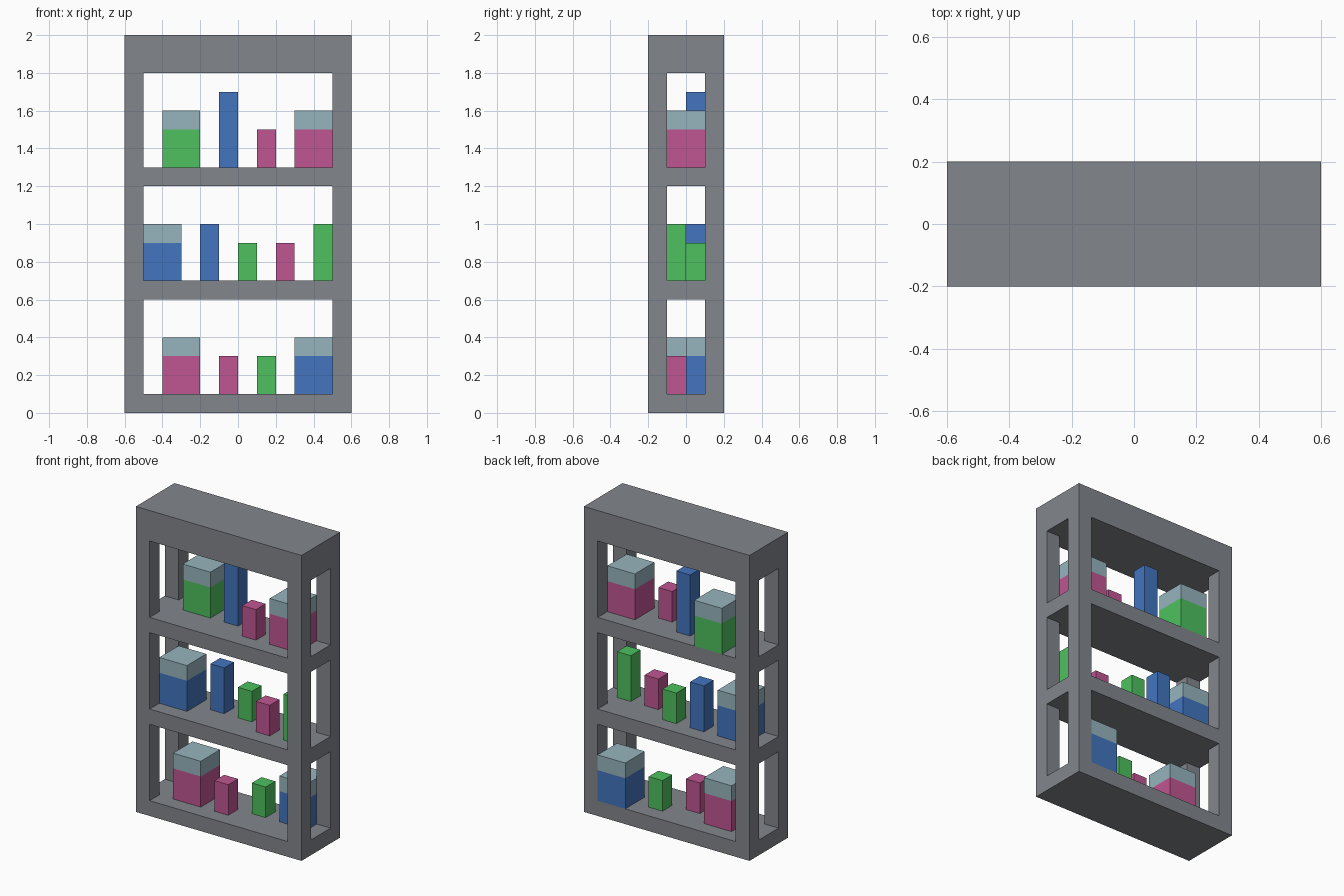
import bpy
import bmesh
from mathutils import Matrix, Vector

cube = bpy.data.objects.get("Cube")
if cube:
    bpy.data.objects.remove(cube, do_unlink=True)


def material(name, rgb):
    """Flat material from 0-255 display values, stored as linear."""
    lin = [((c / 255 + 0.055) / 1.055) ** 2.4 for c in rgb] + [1.0]
    mat = bpy.data.materials.new(name)
    mat.use_nodes = True
    mat.diffuse_color = lin
    bsdf = mat.node_tree.nodes["Principled BSDF"]
    bsdf.inputs["Base Color"].default_value = lin
    bsdf.inputs["Roughness"].default_value = 0.8
    return mat


GREY = material("shelf grey", (130, 134, 140))
GLASS = material("pale glass", (150, 181, 190))
GREEN = material("green", (77, 193, 94))
BLUE = material("blue", (66, 117, 191))
PINK = material("magenta", (192, 86, 146))


def add_box(bm, lo, hi):
    lo, hi = Vector(lo), Vector(hi)
    m = Matrix.Translation((lo + hi) / 2) @ Matrix.Diagonal((*(hi - lo), 1))
    bmesh.ops.create_cube(bm, size=1, matrix=m)


def make_object(name, bm, mats):
    mesh = bpy.data.meshes.new(name)
    bm.to_mesh(mesh)
    bm.free()
    for mat in mats:
        mesh.materials.append(mat)
    obj = bpy.data.objects.new(name, mesh)
    bpy.context.collection.objects.link(obj)
    return obj


# Shelf frame: a solid block with three bays cut through the front and sides
BAYS = [(0.1, 0.6), (0.7, 1.2), (1.3, 1.8)]
bm = bmesh.new()
add_box(bm, (-0.6, -0.2, 0), (0.6, 0.2, 2))
frame = make_object("shelf_frame", bm, [GREY])
bpy.context.view_layer.objects.active = frame
for name, hx, hy in (("front_cutter", 0.5, 0.4), ("side_cutter", 0.8, 0.1)):
    bm = bmesh.new()
    for z0, z1 in BAYS:
        add_box(bm, (-hx, -hy, z0), (hx, hy, z1))
    cutter = make_object(name, bm, [GREY])
    cutter.hide_render = True
    mod = frame.modifiers.new(name, 'BOOLEAN')
    mod.operation, mod.solver, mod.object = 'DIFFERENCE', 'EXACT', cutter
    bpy.ops.object.modifier_apply(modifier=name)
    bpy.data.objects.remove(cutter, do_unlink=True)


def jar(name, x, y, z, fill, mat):
    """Square jar 0.2 wide: coloured filling with 0.1 of clear glass above."""
    bm = bmesh.new()
    add_box(bm, (x, y, z), (x + 0.2, y + 0.2, z + fill + 0.1))
    bmesh.ops.bisect_plane(bm, geom=bm.verts[:] + bm.edges[:] + bm.faces[:],
                           plane_co=(0, 0, z + fill), plane_no=(0, 0, 1))
    for f in bm.faces:
        f.material_index = int(f.calc_center_median().z > z + fill)
    make_object(name, bm, [mat, GLASS])


def bottle(name, x, y, z, height, mat):
    """Narrow square bottle 0.1 wide."""
    bm = bmesh.new()
    add_box(bm, (x, y, z), (x + 0.1, y + 0.1, z + height))
    make_object(name, bm, [mat])


# Jars: left edge, front edge, shelf height, filling height
jar("bottom_magenta_jar", -0.4, -0.1, 0.1, 0.2, PINK)
jar("bottom_blue_jar", 0.3, 0.0, 0.1, 0.2, BLUE)
jar("middle_blue_jar", -0.5, -0.1, 0.7, 0.2, BLUE)
jar("top_green_jar", -0.4, 0.0, 1.3, 0.2, GREEN)
jar("top_magenta_jar", 0.3, -0.1, 1.3, 0.2, PINK)

# Bottles: left edge, front edge, shelf height, bottle height
bottle("bottom_magenta_bottle", -0.1, -0.1, 0.1, 0.2, PINK)
bottle("bottom_green_bottle", 0.1, 0.0, 0.1, 0.2, GREEN)
bottle("middle_blue_bottle", -0.2, 0.0, 0.7, 0.3, BLUE)
bottle("middle_green_bottle", 0.0, 0.0, 0.7, 0.2, GREEN)
bottle("middle_magenta_bottle", 0.2, -0.1, 0.7, 0.2, PINK)
bottle("middle_tall_green_bottle", 0.4, -0.1, 0.7, 0.3, GREEN)
bottle("top_blue_bottle", -0.1, 0.0, 1.3, 0.4, BLUE)
bottle("top_magenta_bottle", 0.1, -0.1, 1.3, 0.2, PINK)
